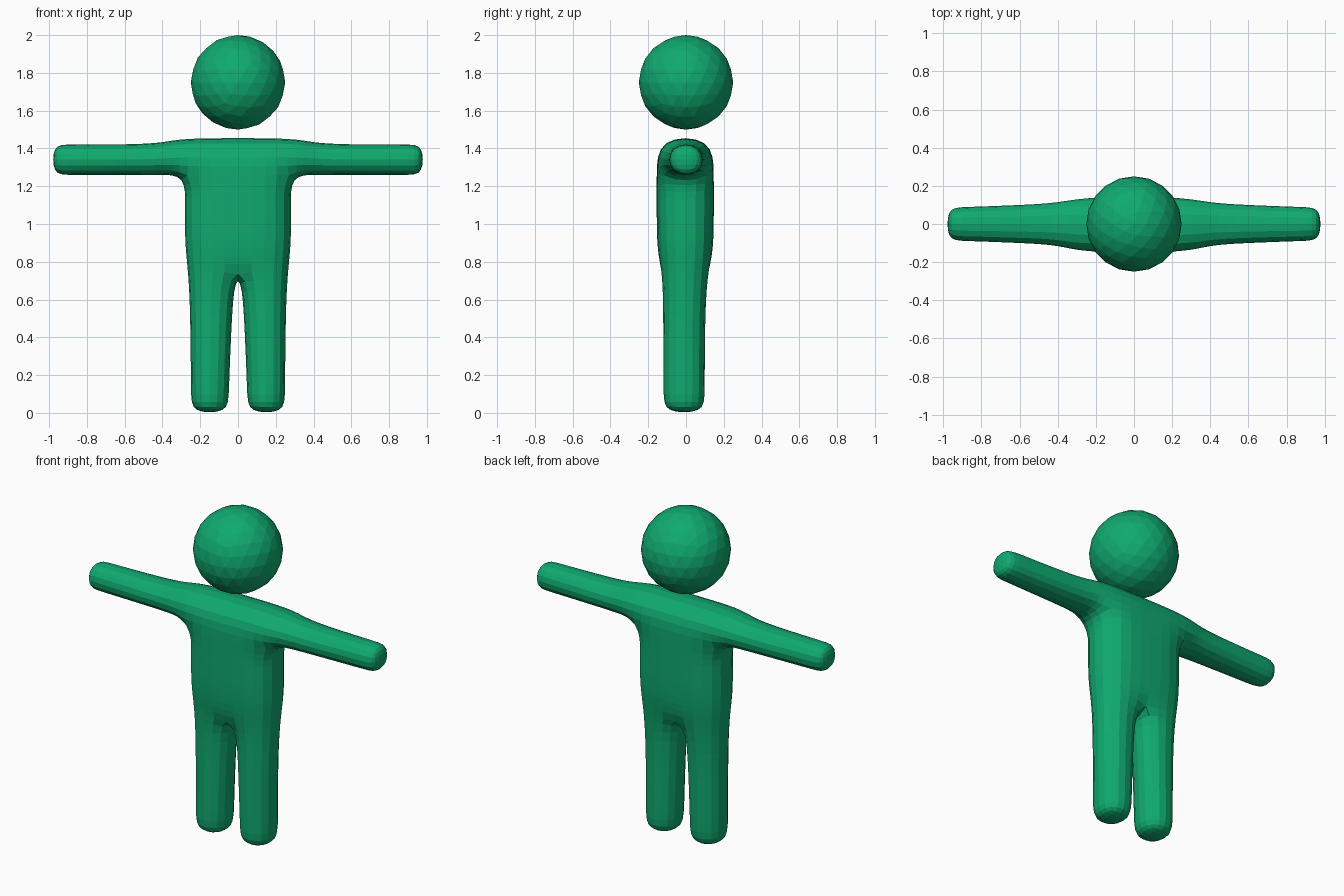
import bpy, bmesh

if "Cube" in bpy.data.objects:
    bpy.data.objects.remove(bpy.data.objects["Cube"])

green = bpy.data.materials.new("green")
green.diffuse_color = (0.005, 0.40, 0.16, 1.0)
green.use_nodes = True
green.node_tree.nodes["Principled BSDF"].inputs["Base Color"].default_value = green.diffuse_color


def add_object(name, bm):
    bmesh.ops.recalc_face_normals(bm, faces=bm.faces)
    mesh = bpy.data.meshes.new(name)
    bm.to_mesh(mesh)
    bm.free()
    mesh.materials.append(green)
    obj = bpy.data.objects.new(name, mesh)
    bpy.context.collection.objects.link(obj)
    return obj


def loft(bm, loop, sections):
    """Continue a four-corner loop through further sections and cap the end."""
    for section in sections:
        nxt = [bm.verts.new(p) for p in section]
        for i in range(4):
            j = (i + 1) % 4
            bm.faces.new((loop[i], loop[j], nxt[j], nxt[i]))
        loop = nxt
    bm.faces.new(loop)


# body: right half of the cage, mirrored and subdivided
bm = bmesh.new()
YC = -0.004

# torso rows: height, half width, half depth
rows = []
for z, x, y in [(1.463, 0.29, 0.15), (1.25, 0.29, 0.151), (1.10, 0.292, 0.151),
                (0.90, 0.294, 0.151), (0.76, 0.276, 0.132)]:
    rows.append([bm.verts.new((px, YC + py, z))
                 for px, py in [(0, -y), (x, -y), (x, y), (0, y)]])

bm.faces.new(rows[0])  # shoulder top
for r, (a, b) in enumerate(zip(rows, rows[1:])):
    for i in range(3):
        if r == 0 and i == 1:
            continue  # opening for the arm
        bm.faces.new((a[i], a[i + 1], b[i + 1], b[i]))

# arm sections: x, half depth, bottom, top
arm = []
for x, y, z0, z1 in [(0.40, 0.122, 1.253, 1.438), (0.55, 0.110, 1.253, 1.428),
                     (0.90, 0.096, 1.253, 1.428), (0.985, 0.094, 1.253, 1.428)]:
    arm.append([(x, -y, z1), (x, y, z1), (x, y, z0), (x, -y, z0)])
loft(bm, [rows[0][1], rows[0][2], rows[1][2], rows[1][1]], arm)

# leg sections: z, inner x, outer x, half depth
leg = []
for z, x0, x1, y in [(0.55, 0.022, 0.262, 0.120), (0.10, 0.040, 0.258, 0.119),
                     (-0.005, 0.043, 0.256, 0.117)]:
    leg.append([(x0, -0.01 - y, z), (x1, -0.01 - y, z),
                (x1, -0.01 + y, z), (x0, -0.01 + y, z)])
loft(bm, rows[-1], leg)

body = add_object("body", bm)
mirror = body.modifiers.new("mirror", 'MIRROR')
mirror.use_axis[0] = True
subdivision = body.modifiers.new("subdivision", 'SUBSURF')
subdivision.levels = subdivision.render_levels = 2

# floating head
bm = bmesh.new()
bmesh.ops.create_icosphere(bm, subdivisions=3, radius=0.25)
bmesh.ops.translate(bm, verts=bm.verts, vec=(0, 0, 1.75))
add_object("head", bm)
